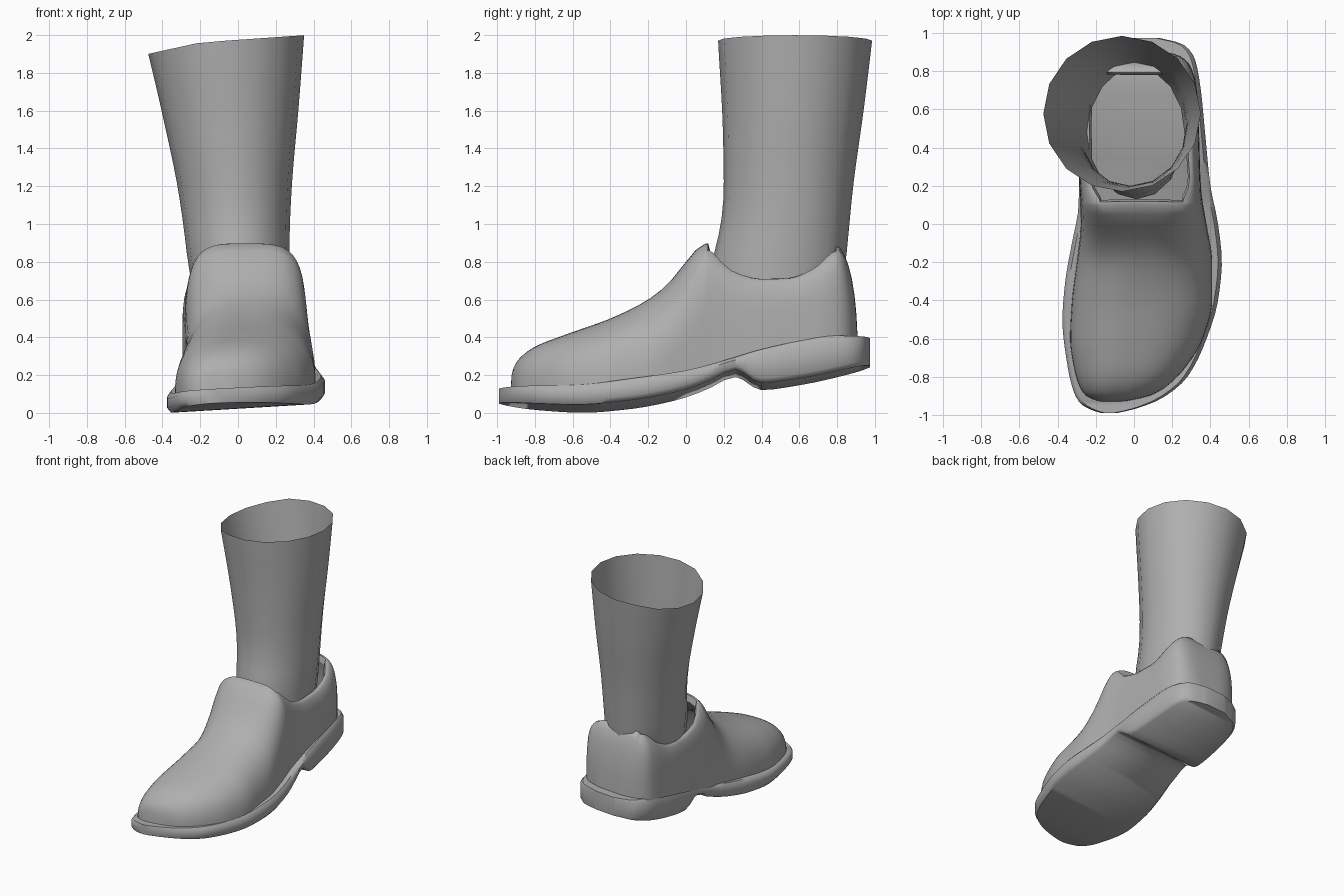
import bpy, bmesh, math
from mathutils import Vector

if "Cube" in bpy.data.objects:
    bpy.data.objects.remove(bpy.data.objects["Cube"])

grey = bpy.data.materials.new("dark_grey")
grey.diffuse_color = (.43, .43, .43, 1)
grey.use_nodes = True
grey.node_tree.nodes["Principled BSDF"].inputs["Base Color"].default_value = grey.diffuse_color


def curve(pts):
    """Smooth, non-overshooting function through (t, value) points."""
    d = [(b[1] - a[1]) / (b[0] - a[0]) for a, b in zip(pts, pts[1:])]
    m = [d[0]] + [0 if p * q <= 0 else 2 * p * q / (p + q) for p, q in zip(d, d[1:])] + [d[-1]]

    def f(t):
        t = min(max(t, pts[0][0]), pts[-1][0])
        i = 0
        while i < len(d) - 1 and t > pts[i + 1][0]:
            i += 1
        (a, p), (b, q) = pts[i], pts[i + 1]
        w = b - a
        s = (t - a) / w
        return ((2*s**3 - 3*s*s + 1) * p + (s**3 - 2*s*s + s) * w * m[i]
                + (3*s*s - 2*s**3) * q + (s**3 - s*s) * w * m[i + 1])
    return f


def stations(a, b, n, extra):
    ys = [(a + b) / 2 - (b - a) / 2 * math.cos(math.pi * i / n) for i in range(n + 1)]
    ys = [y for y in ys if all(abs(y - e) > 0.008 for e in extra)]
    return sorted(ys + extra)


def loft(name, rows, closed=False, caps=False, skip=None, lip=None, angle=40):
    bm = bmesh.new()
    grid = [[bm.verts.new(p) for p in r] for r in rows]
    n = len(rows[0])
    for i in range(len(rows) - 1):
        for j in range(n if closed else n - 1):
            if skip and skip(i, j):
                continue
            k = (j + 1) % n
            bm.faces.new((grid[i][j], grid[i + 1][j], grid[i + 1][k], grid[i][k]))
    if caps:
        bm.faces.new(grid[0])
        bm.faces.new(grid[-1][::-1])
    bmesh.ops.delete(bm, geom=[v for v in bm.verts if not v.link_faces], context='VERTS')
    if lip:
        lip(bm)
    me = bpy.data.meshes.new(name)
    bm.to_mesh(me)
    bm.free()
    me.materials.append(grey)
    ob = bpy.data.objects.new(name, me)
    bpy.context.collection.objects.link(ob)
    bpy.ops.object.select_all(action='DESELECT')
    ob.select_set(True)
    bpy.context.view_layer.objects.active = ob
    bpy.ops.object.shade_smooth_by_angle(angle=math.radians(angle))
    return ob


TILT = 0.06  # the shoe leans slightly sideways
sole_top = curve([(-1, .135), (-.6, .125), (-.3, .155), (0, .2), (.2, .255), (.4, .315),
                  (.6, .36), (.8, .39), (.98, .39)])

# Sole with stepped heel
sl = curve([(-.99, -.17), (-.975, -.22), (-.94, -.28), (-.88, -.315), (-.75, -.347), (-.5, -.375),
            (-.3, -.36), (-.1, -.325), (.1, -.29), (.5, -.285), (.8, -.26), (.92, -.2), (.975, -.06)])
sr = curve([(-.99, -.09), (-.97, 0), (-.91, .15), (-.8, .28), (-.6, .38), (-.4, .44), (-.2, .46),
            (0, .44), (.2, .4), (.5, .37), (.7, .35), (.86, .32), (.94, .26), (.975, .13)])
sole_bottom = curve([(-1, .06), (-.8, .035), (-.55, .022), (-.3, .04), (-.05, .085), (.1, .135),
                     (.26, .205), (.4, .137), (.6, .162), (.98, .245)])
rows = []
for y in stations(-.99, .975, 44, [.26, .3, .36, .4]):
    l, r, b, t = sl(y), sr(y), sole_bottom(y), sole_top(y)
    g = min(.025, (t - b) / 4)
    ring = [(r - .02, b), (r, b + g), (r, t - g), (r - .02, t),
            (l + .02, t), (l, t - g), (l, b + g), (l + .02, b)]
    rows.append([(x, y, z + TILT * x) for x, z in ring])
loft("sole", rows, closed=True, caps=True, angle=50)

# Upper: arched sections along the foot, with the ankle opening left out
ul = curve([(-.93, -.18), (-.9, -.25), (-.85, -.285), (-.75, -.315), (-.6, -.335), (-.4, -.325),
            (-.2, -.3), (0, -.28), (.2, -.285), (.5, -.295), (.7, -.28), (.82, -.25), (.88, -.18), (.91, -.07)])
ur = curve([(-.93, -.05), (-.9, .08), (-.85, .17), (-.75, .27), (-.6, .36), (-.4, .41), (-.2, .41),
            (0, .38), (.2, .35), (.5, .34), (.7, .33), (.82, .3), (.88, .24), (.91, .13)])
height = curve([(-.93, .112), (-.92, .22), (-.88, .29), (-.8, .35), (-.65, .41), (-.4, .5), (-.2, .6),
                (-.1, .68), (0, .8), (.06, .87), (.1, .895), (.2, .84), (.3, .79), (.4, .765), (.55, .765),
                (.65, .8), (.75, .86), (.81, .88), (.85, .81), (.88, .7), (.9, .55), (.91, .372)])
square = curve([(-.93, 2.6), (-.5, 2.5), (-.2, 2.3), (0, 3.2), (.1, 4.3), (.2, 4.8), (.8, 4.5), (.91, 3)])
# Arch angle (degrees) at which the collar edge runs
edge_angle = curve([(-.2, 45), (.1, 62), (.22, 45), (.7, 45), (.81, 62), (.91, 45)])
M, K = 32, 8
ys = stations(-.93, .91, 48, [.1, .125, .81])
rows = []
for y in ys:
    l, r, e = ul(y), ur(y), 2 / square(y)
    zb, te = sole_top(y) - .02, math.radians(edge_angle(y))
    row = []
    for j in range(M + 1):
        a = min(j, M - j)
        a = te * a / K if a <= K else te + (math.pi / 2 - te) * (a - K) / (M / 2 - K)
        c, s = max(math.cos(a), 0), math.sin(a)
        x = (l + r) / 2 + (r - l) / 2 * (c ** e if c > 1e-6 else 0) * (1 if j <= M / 2 else -1)
        row.append((x, y, zb + (height(y) - zb) * s ** e + TILT * x * (1 - s)))
    rows.append(row)


def in_opening(i, j):
    return .09 < (ys[i] + ys[i + 1]) / 2 < .81 and K <= j < M - K


def collar_lip(bm):
    # Roll the collar edge inward
    for inward, dz in ((.018, .002), (.012, -.05)):
        edges = [e for e in bm.edges if e.is_boundary and min(v.co.z for v in e.verts) > .58]
        new = bmesh.ops.extrude_edge_only(bm, edges=edges)["geom"]
        for v in [g for g in new if isinstance(g, bmesh.types.BMVert)]:
            d = Vector((.03 - v.co.x, .46 - v.co.y, 0)).normalized()
            v.co += d * inward + Vector((0, 0, dz))


loft("shoe_upper", rows, skip=in_opening, lip=collar_lip, angle=60)

# Open leg tube flaring towards the top
left = curve([(.66, -.24), (.8, -.265), (1, -.29), (1.2, -.32), (1.6, -.4), (1.97, -.475)])
right = curve([(.66, .265), (.8, .27), (1, .275), (1.2, .285), (1.6, .32), (1.97, .35)])
front = curve([(.66, .13), (.85, .15), (1, .185), (1.2, .2), (1.5, .195), (1.97, .17)])
back = curve([(.66, .82), (.8, .845), (1, .865), (1.2, .885), (1.6, .94), (1.97, .985)])
rows = []
for i in range(15):
    k = i / 14
    z = .66 + 1.315 * k
    row = []
    for j in range(16):
        a = 2 * math.pi * j / 16
        x = (left(z) + right(z)) / 2 + (right(z) - left(z)) / 2 * math.cos(a)
        y = (front(z) + back(z)) / 2 - (back(z) - front(z)) / 2 * math.sin(a)
        row.append((x, y, z + k ** 3 * (.07 * x - .15 * max(0, -x - .2))))
    rows.append(row)
loft("leg_tube", rows, closed=True, angle=60)
